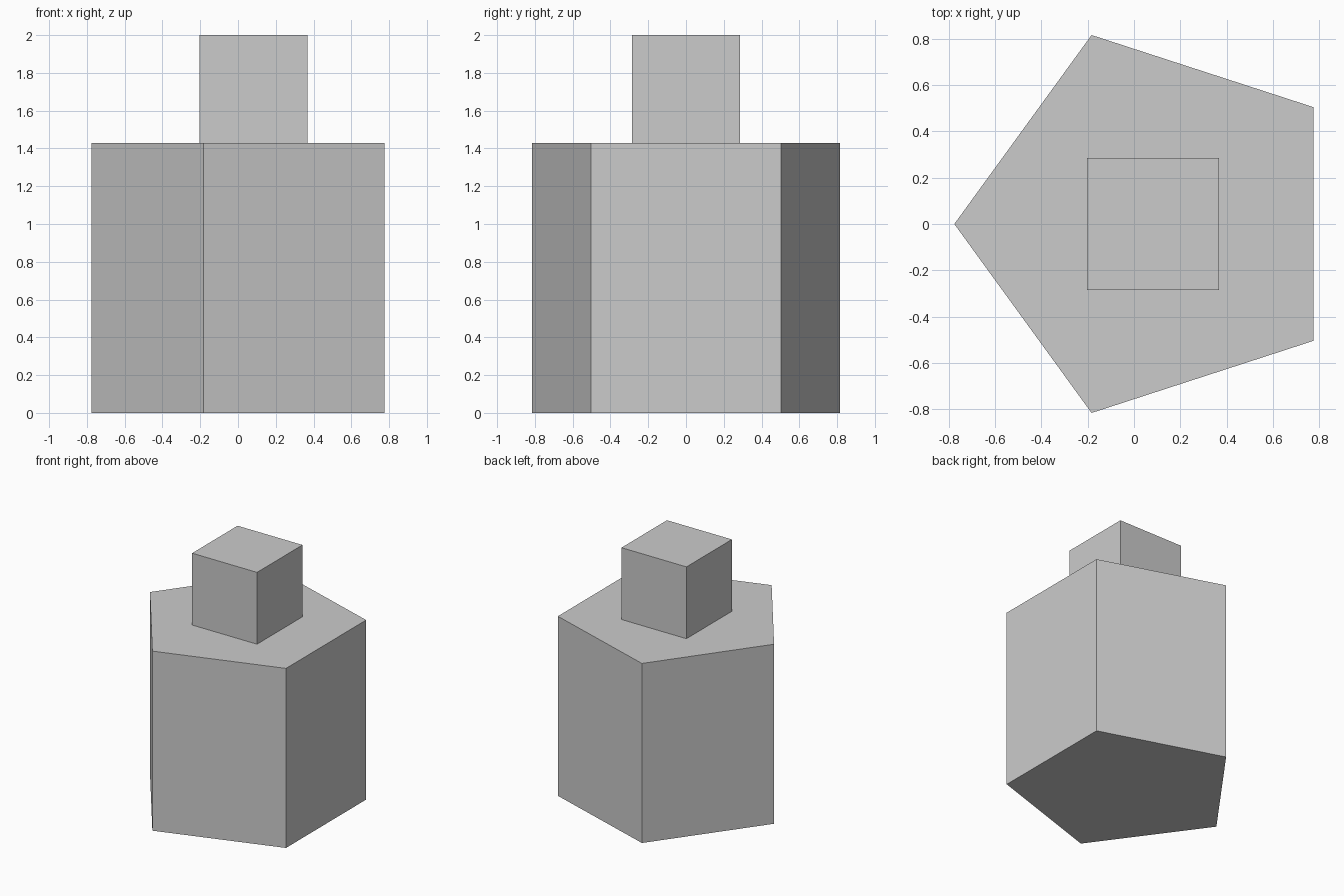
import bpy
import math

cube = bpy.data.objects.get("Cube")
if cube:
    bpy.data.objects.remove(cube, do_unlink=True)

# Proportions: the cap is a cube, the body is 2.5 cap sides tall
CAP = 4 / 7
BODY_HEIGHT = 2.5 * CAP
RADIUS = 1.5 * CAP
# A pentagon is lopsided in x, so shift its axis to centre the outline
AXIS_X = RADIUS * (1 - math.cos(math.pi / 5)) / 2

grey = bpy.data.materials.new("plain_grey")
grey.use_nodes = True
colour = (0.6, 0.6, 0.6, 1)
grey.diffuse_color = colour
grey.node_tree.nodes["Principled BSDF"].inputs["Base Color"].default_value = colour


def finish(name):
    part = bpy.context.object
    part.name = name
    part.data.materials.append(grey)
    return part


# Five-sided body, one corner pointing to -x
bpy.ops.mesh.primitive_cylinder_add(
    vertices=5, radius=RADIUS, depth=BODY_HEIGHT,
    location=(AXIS_X, 0, BODY_HEIGHT / 2), rotation=(0, 0, math.pi / 2))
finish("pentagonal_body")
bpy.ops.object.transform_apply(location=False, rotation=True, scale=False)

# Cube cap on the body's axis
bpy.ops.mesh.primitive_cube_add(
    size=CAP, location=(AXIS_X, 0, BODY_HEIGHT + CAP / 2))
finish("cube_cap")
